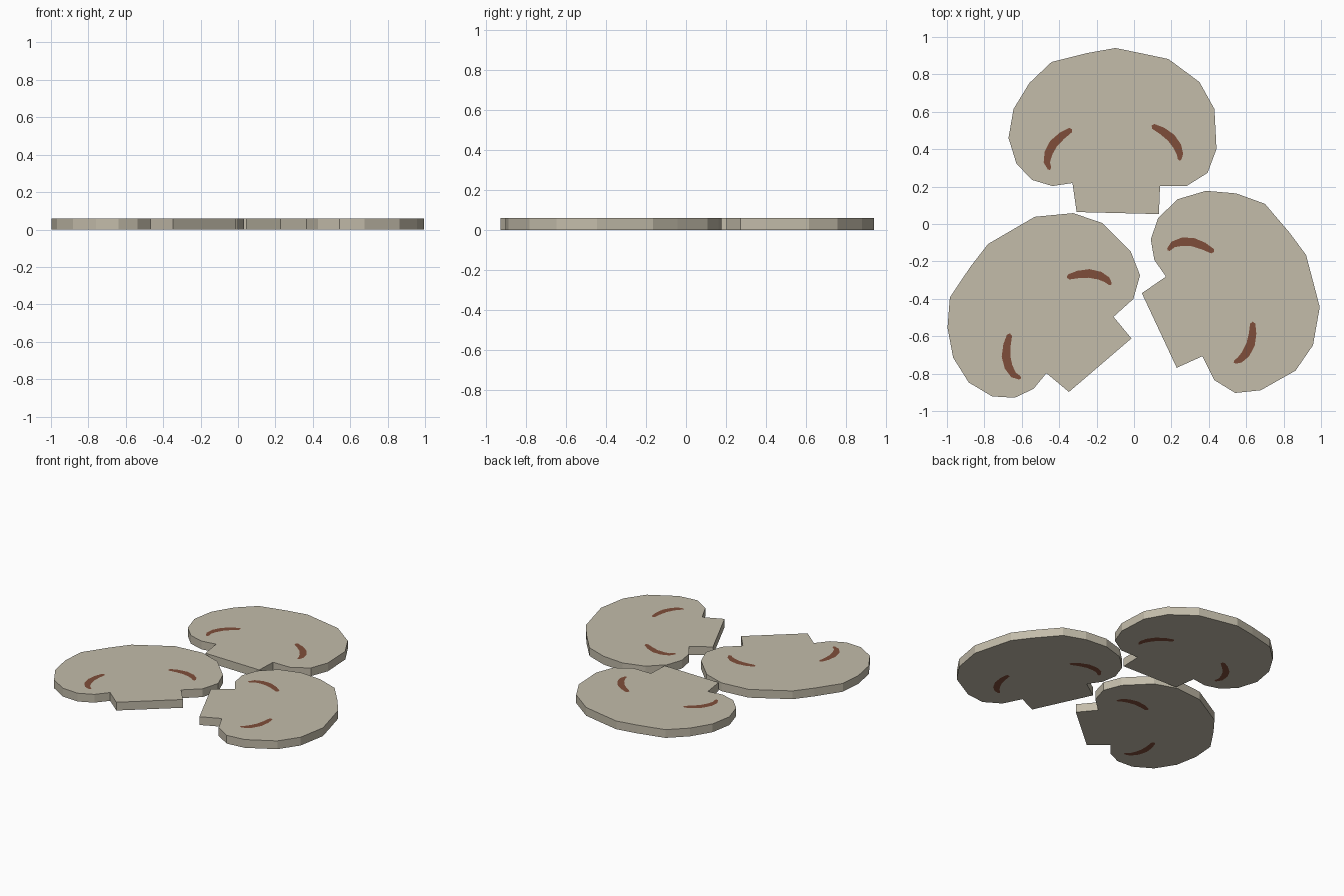
import bpy, bmesh, math
from mathutils import Vector, Matrix
from mathutils.geometry import delaunay_2d_cdt

if "Cube" in bpy.data.objects:
    bpy.data.objects.remove(bpy.data.objects["Cube"])

THICK = 0.06


def material(name, rgb):
    m = bpy.data.materials.new(name)
    m.diffuse_color = (*rgb, 1)
    m.use_nodes = True
    m.node_tree.nodes["Principled BSDF"].inputs["Base Color"].default_value = m.diffuse_color
    return m


flesh = material("pale mushroom flesh", (0.546, 0.503, 0.402))
gill = material("brown gill", (0.212, 0.076, 0.042))

# Slice outline (clockwise from the crown of the cap), stem at the bottom
OUTLINE = [(-.099, .941), (.056, .909), (.184, .882), (.35, .759), (.43, .615),
           (.441, .401), (.393, .273), (.281, .203), (.139, .203), (.133, .053),
           (-.307, .064), (-.329, .219), (-.436, .203), (-.543, .235),
           (-.628, .321), (-.671, .46), (-.644, .615), (-.559, .754),
           (-.441, .866), (-.249, .914)]
# Centre lines of the two curved gill marks
MARKS = [[(-.34, .502), (-.385, .472), (-.43, .43), (-.457, .38), (-.466, .33), (-.452, .296)],
         [(.103, .522), (.15, .498), (.198, .462), (.232, .415), (.246, .373), (.244, .346)]]
HALF = [.014, .02, .023, .022, .017, .01]


def ribbon(path):
    """Closed tapering band around a centre line."""
    p = [Vector(c) for c in path]
    left, right = [], []
    for i, c in enumerate(p):
        d = (p[min(i + 1, len(p) - 1)] - p[max(i - 1, 0)]).normalized()
        n = Vector((-d.y, d.x)) * HALF[i]
        left.append(c + n)
        right.append(c - n)
    tip = (p[0] - p[1]).normalized() * .01
    tail = (p[-1] - p[-2]).normalized() * .008
    return right + [p[-1] + tail] + left[::-1] + [p[0] + tip]


def ccw(loop):
    area = sum(a.x * b.y - b.x * a.y for a, b in zip(loop, loop[1:] + loop[:1]))
    return loop if area > 0 else loop[::-1]


def mushroom_slice(name, corner, angle):
    # Cut the gill marks into the flat slice face
    loops = [ccw([Vector(c) for c in OUTLINE])] + [ccw(ribbon(m)) for m in MARKS]
    coords, polys = [], []
    for lp in loops:
        polys.append(list(range(len(coords), len(coords) + len(lp))))
        coords += lp
    verts, _, faces, _, _, origin = delaunay_2d_cdt(coords, [], polys, 1, 1e-5)

    # Top and bottom faces, then walls along the outer edge
    bm = bmesh.new()
    top = [bm.verts.new((v.x, v.y, THICK)) for v in verts]
    bot = [bm.verts.new((v.x, v.y, 0)) for v in verts]
    for f, src in zip(faces, origin):
        idx = 1 if any(s > 0 for s in src) else 0
        bm.faces.new([top[i] for i in f]).material_index = idx
        bm.faces.new([bot[i] for i in reversed(f)]).material_index = idx
    bm.verts.index_update()
    n = len(verts)
    rim = [e for e in bm.edges if e.is_boundary and e.verts[0].index < n]
    for a, b in [(e.verts[0].index, e.verts[1].index) for e in rim]:
        bm.faces.new((top[a], top[b], bot[b], bot[a]))
    bmesh.ops.recalc_face_normals(bm, faces=bm.faces)

    # Turn about the left stem corner and move it into place
    pivot = Vector((-.307, .064, 0))
    bm.transform(Matrix.Translation((*corner, 0)) @ Matrix.Rotation(math.radians(angle), 4, 'Z')
                 @ Matrix.Translation(-pivot))
    me = bpy.data.meshes.new(name)
    bm.to_mesh(me)
    bm.free()
    me.materials.append(flesh)
    me.materials.append(gill)
    bpy.context.collection.objects.link(bpy.data.objects.new(name, me))


mushroom_slice("back_mushroom_slice", (-.307, .064), 0)
mushroom_slice("left_mushroom_slice", (-.348, -.898), 42)
mushroom_slice("right_mushroom_slice", (.042, -.37), -63.5)
